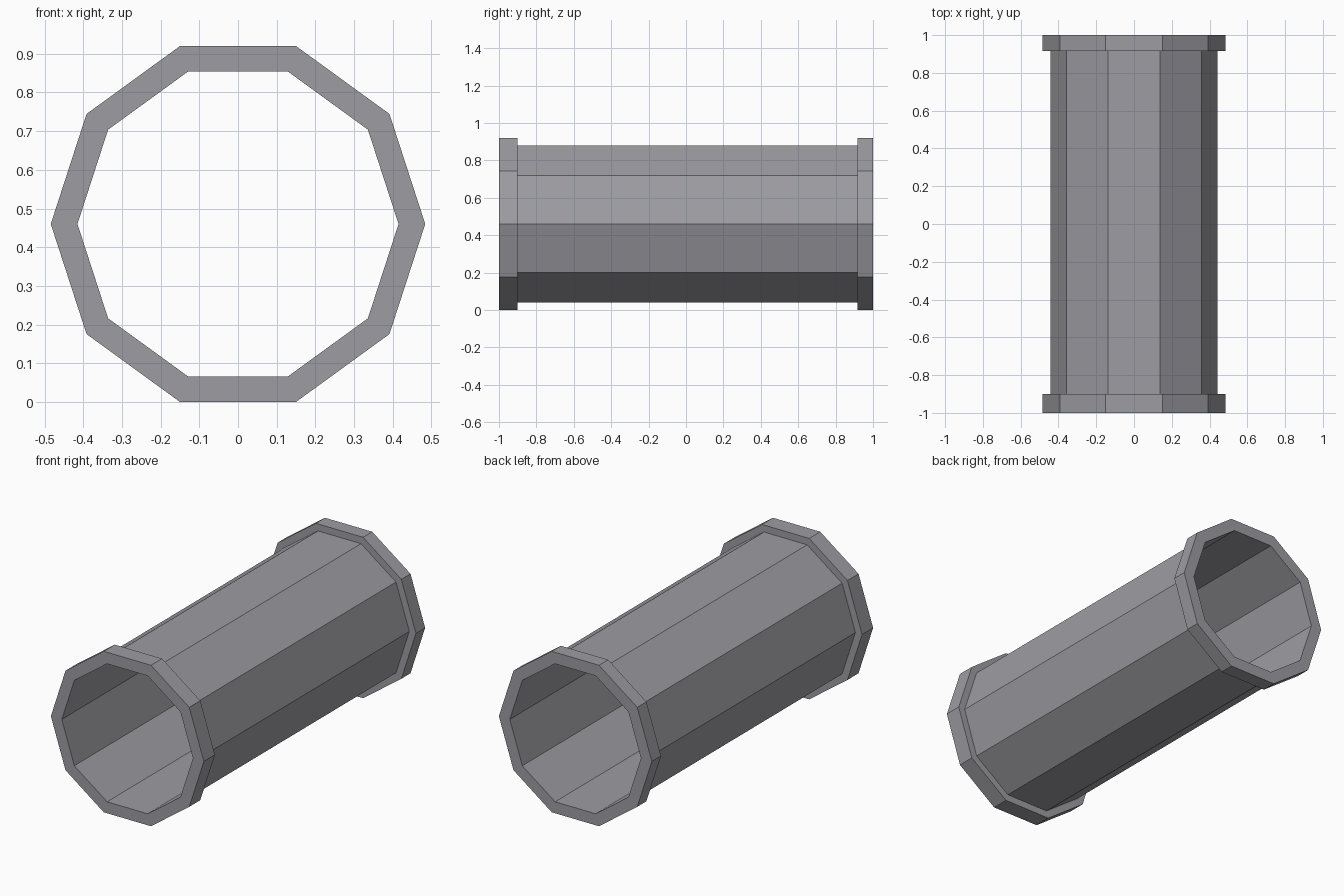
import bpy, bmesh, math

if "Cube" in bpy.data.objects:
    bpy.data.objects.remove(bpy.data.objects["Cube"])

SIDES = 10
CENTRE_Z = 0.46

grey = bpy.data.materials.new("pipe grey")
grey.diffuse_color = (0.34, 0.335, 0.36, 1.0)
grey.use_nodes = True
grey.node_tree.nodes["Principled BSDF"].inputs["Base Color"].default_value = grey.diffuse_color

# Wall profile as (radius, y): front flange, barrel, back flange, then the bore
R_FLANGE, R_BARREL, R_BORE = 0.484, 0.442, 0.415
profile = [
    (R_FLANGE, -1.0), (R_FLANGE, -0.9),
    (R_BARREL, -0.9), (R_BARREL, 0.917),
    (R_FLANGE, 0.917), (R_FLANGE, 1.0),
    (R_BORE, 1.0), (R_BORE, -1.0),
]

# Sweep the profile around the y axis into a closed ten-sided pipe
bm = bmesh.new()
rings = []
for r, y in profile:
    ring = []
    for i in range(SIDES):
        a = 2 * math.pi * i / SIDES
        ring.append(bm.verts.new((r * math.cos(a), y, CENTRE_Z + r * math.sin(a))))
    rings.append(ring)
for k, ring in enumerate(rings):
    nxt = rings[(k + 1) % len(rings)]
    for i in range(SIDES):
        j = (i + 1) % SIDES
        bm.faces.new((ring[i], ring[j], nxt[j], nxt[i]))
bmesh.ops.recalc_face_normals(bm, faces=bm.faces[:])

mesh = bpy.data.meshes.new("flanged_pipe")
bm.to_mesh(mesh)
bm.free()
mesh.materials.append(grey)
pipe = bpy.data.objects.new("flanged_pipe", mesh)
bpy.context.collection.objects.link(pipe)
